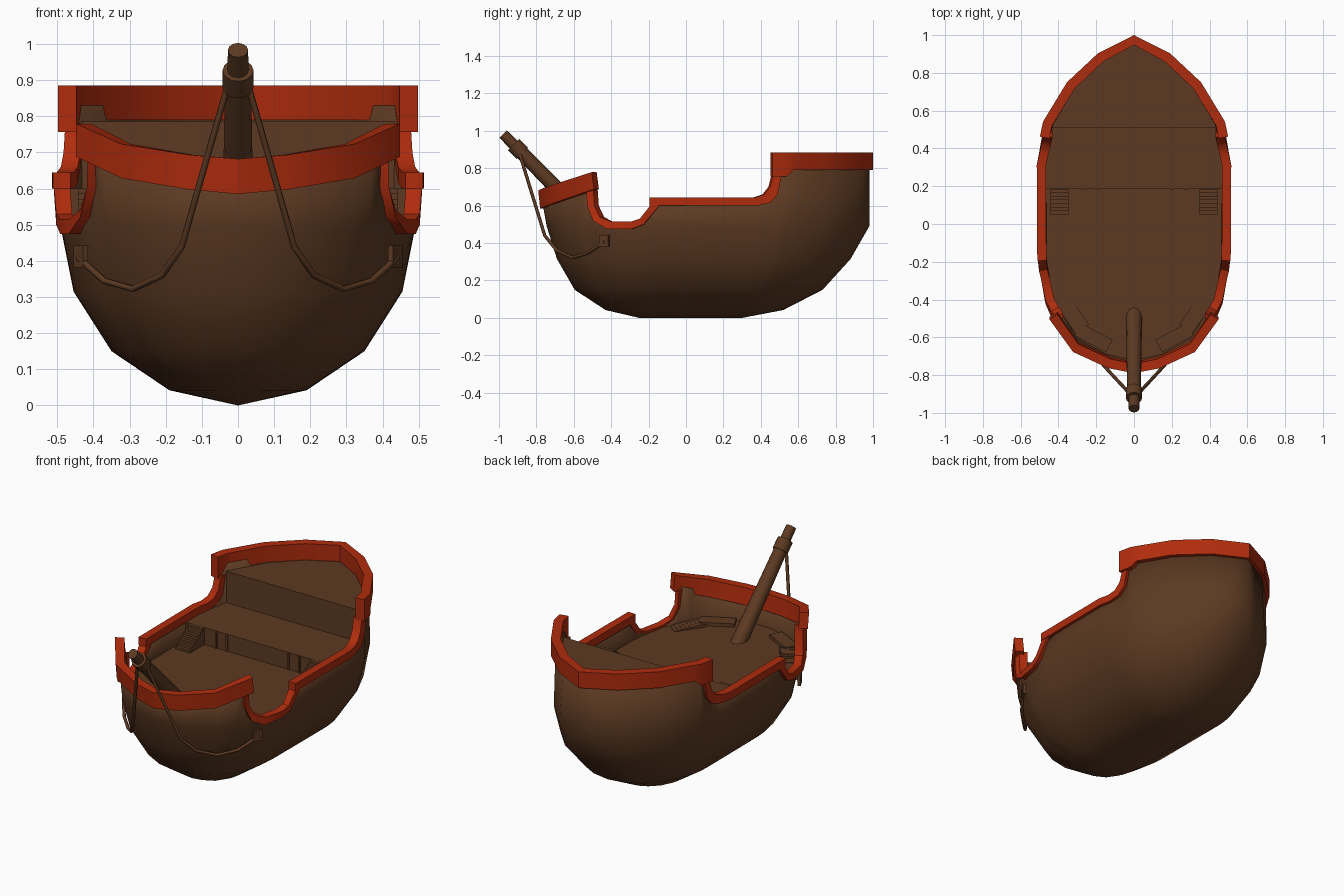
import bpy, bmesh, math
from mathutils import Vector

if "Cube" in bpy.data.objects:
    bpy.data.objects.remove(bpy.data.objects["Cube"])


def material(name, rgb):
    m = bpy.data.materials.new(name)
    m.diffuse_color = (*rgb, 1)
    m.use_nodes = True
    m.node_tree.nodes["Principled BSDF"].inputs["Base Color"].default_value = m.diffuse_color
    return m


WOOD = material("brown wood", (0.108, 0.042, 0.016))
RED = material("red trim", (0.43, 0.025, 0.004))
DECK_Z = 0.5

# Half-breadth of the deck outline, bow to stern: (y, x)
OUTLINE = [(-0.77, 0), (-0.735, 0.16), (-0.645, 0.32), (-0.43, 0.452), (-0.2, 0.497),
           (0.31, 0.5), (0.53, 0.455), (0.735, 0.335), (0.885, 0.18), (0.98, 0)]
# Height levels: z, half width, bow end, stern end
LEVELS = [(0, 0, -0.25, 0.30), (0.042, 0.19, -0.43, 0.52), (0.15, 0.35, -0.595, 0.73),
          (0.315, 0.455, -0.69, 0.88), (0.49, 0.49, -0.745, 0.98), (0.63, 0.5, -0.77, 0.98)]
# Top edge of the planking: y, z
SHEER = [(-0.77, 0.63), (-0.735, 0.64), (-0.645, 0.665), (-0.56, 0.69), (-0.512, 0.71),
         (-0.503, 0.6), (-0.475, 0.53), (-0.41, 0.497), (-0.29, 0.497), (-0.235, 0.52),
         (-0.17, 0.615), (0.07, 0.62), (0.31, 0.62), (0.38, 0.62), (0.43, 0.635),
         (0.468, 0.69), (0.488, 0.78), (0.53, 0.83), (0.735, 0.83), (0.885, 0.83),
         (0.95, 0.83), (0.98, 0.83)]


def lerp(table, t, col=1):
    if t <= table[0][0]:
        return table[0][col]
    for a, b in zip(table, table[1:]):
        if t <= b[0]:
            return a[col] + (b[col] - a[col]) * (t - a[0]) / (b[0] - a[0])
    return table[-1][col]


def hull_point(y, z):
    """Point on the planking for a deck station y at height z."""
    x = lerp(OUTLINE, y)
    if y > 0.3:  # stern gets rounder lower down
        e = 0.5 * math.sqrt(max(0, 1 - ((y - 0.3) / 0.68) ** 2))
        f = min(1, max(0, (0.6 - z) / 0.3))
        x += (e - x) * f
    x *= lerp(LEVELS, z, 1) / 0.5
    if y > 0.3:
        y = 0.3 + (y - 0.3) * (lerp(LEVELS, z, 3) - 0.3) / 0.68
    elif y < -0.25:
        y = -0.25 + (y + 0.25) * (lerp(LEVELS, z, 2) + 0.25) / -0.52
    return x, y


def finish(bm, name, mat, smooth=None, weld=1e-4):
    bmesh.ops.remove_doubles(bm, verts=bm.verts, dist=weld)
    bmesh.ops.dissolve_degenerate(bm, edges=bm.edges, dist=1e-5)
    bmesh.ops.recalc_face_normals(bm, faces=bm.faces)
    me = bpy.data.meshes.new(name)
    bm.to_mesh(me)
    bm.free()
    ob = bpy.data.objects.new(name, me)
    bpy.context.collection.objects.link(ob)
    me.materials.append(mat)
    if smooth:
        bpy.ops.object.select_all(action='DESELECT')
        ob.select_set(True)
        bpy.context.view_layer.objects.active = ob
        bpy.ops.object.shade_smooth_by_angle(angle=math.radians(smooth))
    return ob


def skin(bm, rings, closed=False):
    rows = [[bm.verts.new(p) for p in r] for r in rings]
    for a, b in zip(rows, rows[1:]):
        n = len(a)
        for i in range(n if closed else n - 1):
            j = (i + 1) % n
            bm.faces.new((a[i], a[j], b[j], b[i]))
    if closed:
        bm.faces.new(rows[0])
        bm.faces.new(rows[-1][::-1])


# Hull shell
bm = bmesh.new()
for s in (1, -1):
    rings = []
    for y, top in SHEER:
        ring = []
        for z in [lv[0] for lv in LEVELS[:5]] + [top]:
            px, py = hull_point(y, z)
            ring.append((s * px, py, z))
        rings.append(ring)
    skin(bm, rings)
hull = finish(bm, "hull", WOOD, 40)
mod = hull.modifiers.new("planking", 'SOLIDIFY')
mod.thickness = 0.025
mod.offset = -1


def rail(name, path, outer, inner, flare=0):
    """Sweep a rectangular rail; path rows are low y, low z, high y, high z."""
    bm = bmesh.new()
    for s in (1, -1):
        rings = []
        for yl, zl, yh, zh in path:
            y = (yl + yh) / 2
            e = 0.01
            slope = (lerp(OUTLINE, y + e) - lerp(OUTLINE, y - e)) / (2 * e)
            n = Vector((1, -slope)).normalized()
            if y < -0.765 or y > 0.975:
                n = Vector((0, math.copysign(1, y)))
            x = lerp(OUTLINE, y)
            grow = flare * min(1, x / 0.45) ** 2
            rings.append([(s * max(0, x + n.x * o), yy + n.y * o, z) for o, yy, z in
                          ((outer + grow, yl, zl), (outer + grow, yh, zh),
                           (grow - inner, yh, zh), (grow - inner, yl, zl))])
        skin(bm, rings, closed=True)
    return finish(bm, name, RED, 35)


# Bow rail rises aft, stern rail is level with a deeper front end
bow = [(y, 0.585 + (y + 0.77) * 0.35, y - 0.012, 0.682 + (y + 0.77) * 0.33)
       for y in (-0.766, -0.735, -0.645, -0.475)]
bow[0] = (-0.765, 0.585, -0.775, 0.682)
rail("bow_rail", bow, 0.015, 0.035, flare=0.02)
rail("stern_rail", [(0.457, 0.757, 0.457, 0.885), (0.53, 0.757, 0.53, 0.885),
                    (0.56, 0.79, 0.56, 0.885), (0.735, 0.79, 0.735, 0.885),
                    (0.885, 0.79, 0.885, 0.885), (0.98, 0.79, 0.98, 0.885)],
     0.02, 0.032, flare=0.009)
rail("gangway_trim", [(-0.527, 0.70, -0.49, 0.70), (-0.522, 0.6, -0.483, 0.6),
                      (-0.49, 0.52, -0.455, 0.54), (-0.42, 0.475, -0.40, 0.515),
                      (-0.29, 0.475, -0.29, 0.515), (-0.225, 0.5, -0.245, 0.53),
                      (-0.14, 0.605, -0.18, 0.615)], 0.013, 0.032)
rail("side_rail", [(-0.195, 0.6, -0.195, 0.645), (0.07, 0.6, 0.07, 0.645),
                   (0.31, 0.6, 0.31, 0.645), (0.38, 0.6, 0.37, 0.645),
                   (0.445, 0.615, 0.415, 0.66), (0.487, 0.66, 0.447, 0.70),
                   (0.51, 0.77, 0.465, 0.77)], 0.015, 0.033)


# Three deck levels, each with a vertical front bulkhead
def deck(name, y0, y1, z, bottom):
    ys = [y0] + [y for y, _ in SHEER if y0 < y < y1] + [y1]
    half = [hull_point(y, z) for y in ys]
    half = [(max(0, x - 0.014), y) for x, y in half]
    loop = half + [(-x, y) for x, y in reversed(half) if x > 0]
    bm = bmesh.new()
    rows = [[bm.verts.new((x, y, h)) for x, y in loop] for h in (z, bottom)]
    bm.faces.new(rows[0])
    for i in range(len(loop)):
        j = (i + 1) % len(loop)
        bm.faces.new((rows[0][i], rows[0][j], rows[1][j], rows[1][i]))
    finish(bm, name, WOOD)


deck("main_deck", -0.735, 0.22, DECK_Z, DECK_Z - 0.01)
deck("middle_deck", 0.185, 0.54, 0.6, DECK_Z)
deck("stern_deck", 0.51, 0.965, 0.785, 0.6)


def box(bm, centre, size, angle=0):
    c, s = math.cos(angle), math.sin(angle)
    for v in bmesh.ops.create_cube(bm, size=1)['verts']:
        x, y, z = (v.co[i] * size[i] for i in range(3))
        v.co = (centre[0] + x * c - y * s, centre[1] + x * s + y * c, centre[2] + z)


# Stairs up to the middle deck, with bulkhead frames
bm = bmesh.new()
for s in (1, -1):
    for i in range(7):
        h = 0.1 * (i + 1) / 7
        box(bm, (s * 0.395, 0.06 + i * 0.019, DECK_Z + h / 2), (0.095, 0.019, h))
    for x in (0.2, 0.27):
        box(bm, (s * x, 0.183, DECK_Z + 0.047), (0.012, 0.008, 0.094))
finish(bm, "aft_stairs", WOOD, weld=1e-6)

# Low treads and landings in the bow
bm = bmesh.new()
for s in (1, -1):
    for i in range(8):
        t = i / 7
        h = 0.003 + 0.002 * i
        box(bm, (s * (0.37 - 0.09 * t), -0.418 - 0.128 * t, DECK_Z + h / 2),
            (0.085, 0.023, h), s * math.radians(-36))
    box(bm, (s * 0.215, -0.602, DECK_Z + 0.01), (0.19, 0.075, 0.02), s * math.radians(28))
finish(bm, "bow_stairs", WOOD, weld=1e-6)


# Bowsprit with collar
def spar(name, a, b, r1, r2):
    a, b = Vector(a), Vector(b)
    bm = bmesh.new()
    bmesh.ops.create_cone(bm, cap_ends=True, segments=12, radius1=r1, radius2=r2,
                          depth=(b - a).length)
    q = (b - a).to_track_quat('Z', 'Y')
    for v in bm.verts:
        v.co = q @ v.co + (a + b) / 2
    return finish(bm, name, WOOD, 40)


spar("bowsprit", (0, -0.455, 0.45), (0, -0.9, 0.905), 0.044, 0.036)
spar("bowsprit_tip", (0, -0.88, 0.885), (0, -0.978, 0.983), 0.03, 0.028)
spar("bowsprit_collar", (0, -0.875, 0.88), (0, -0.922, 0.927), 0.043, 0.043)

# Stay ropes and their hull plates
ROPE = [(0.03, -0.89, 0.88), (0.10, -0.815, 0.635), (0.155, -0.755, 0.44), (0.21, -0.69, 0.36),
        (0.29, -0.605, 0.322), (0.37, -0.53, 0.345), (0.415, -0.47, 0.385), (0.44, -0.435, 0.41)]
for s, side in ((1, "right"), (-1, "left")):
    cu = bpy.data.curves.new("stay_rope_" + side, 'CURVE')
    cu.dimensions = '3D'
    cu.bevel_depth = 0.009
    cu.bevel_resolution = 1
    cu.use_fill_caps = True
    sp = cu.splines.new('POLY')
    sp.points.add(len(ROPE) - 1)
    for p, (x, y, z) in zip(sp.points, ROPE):
        p.co = (s * x, y, z, 1)
    cu.materials.append(WOOD)
    ob = bpy.data.objects.new("stay_rope_" + side, cu)
    bpy.context.collection.objects.link(ob)
bm = bmesh.new()
for s in (1, -1):
    box(bm, (s * 0.435, -0.437, 0.412), (0.016, 0.055, 0.06), s * math.radians(-28))
finish(bm, "rope_plates", WOOD, weld=1e-6)
